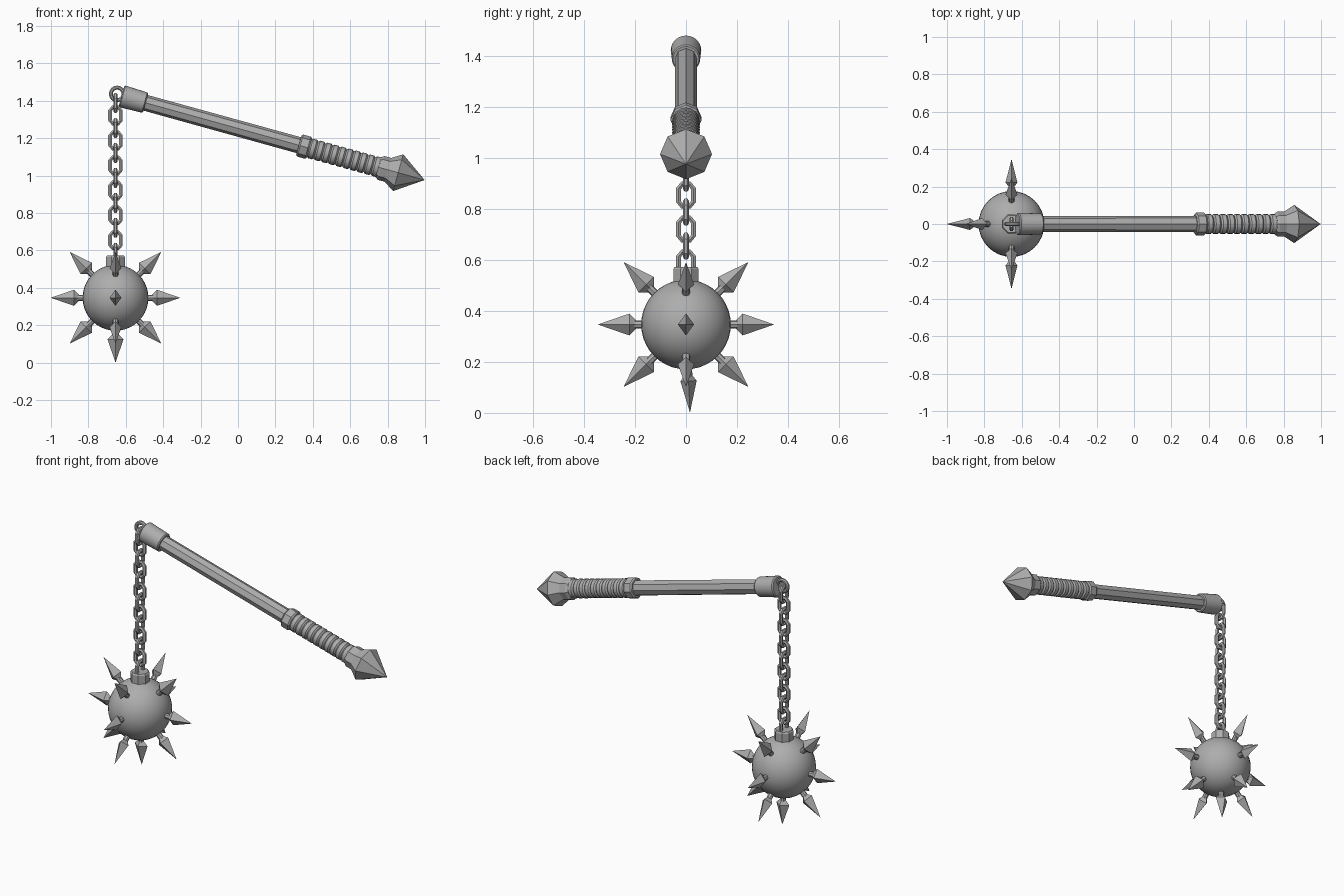
import bpy, bmesh, math
from mathutils import Vector, Matrix

if "Cube" in bpy.data.objects:
    bpy.data.objects.remove(bpy.data.objects["Cube"])

steel = bpy.data.materials.new("grey steel")
steel.diffuse_color = (0.42, 0.42, 0.42, 1)
steel.use_nodes = True
steel.node_tree.nodes["Principled BSDF"].inputs["Base Color"].default_value = steel.diffuse_color


def make(name, verts, faces, smooth=False, matrix=None):
    me = bpy.data.meshes.new(name)
    me.from_pydata(verts, [], faces)
    bm = bmesh.new()
    bm.from_mesh(me)
    bmesh.ops.recalc_face_normals(bm, faces=bm.faces)
    for f in bm.faces:
        f.smooth = smooth
    bm.to_mesh(me)
    bm.free()
    me.materials.append(steel)
    ob = bpy.data.objects.new(name, me)
    bpy.context.collection.objects.link(ob)
    if matrix:
        ob.matrix_world = matrix
    if smooth:
        bpy.ops.object.select_all(action='DESELECT')
        ob.select_set(True)
        bpy.context.view_layer.objects.active = ob
        bpy.ops.object.shade_smooth_by_angle(angle=math.radians(35))
    return ob


def lathe(name, profile, sides, matrix, smooth=False, sx=1.0, sy=1.0, turn=0.0):
    """Revolve (radius, height) points about local z, capping both ends."""
    verts, faces = [], []
    for r, h in profile:
        for i in range(sides):
            a = 2 * math.pi * i / sides + turn
            verts.append((r * sx * math.cos(a), r * sy * math.sin(a), h))
    for k in range(len(profile) - 1):
        for i in range(sides):
            j = (i + 1) % sides
            faces.append((k * sides + i, k * sides + j,
                          (k + 1) * sides + j, (k + 1) * sides + i))
    faces.append(tuple(range(sides)))
    faces.append(tuple((len(profile) - 1) * sides + i for i in range(sides)))
    return make(name, verts, faces, smooth, matrix)


def loop_tube(name, path, radius, sides, matrix, smooth=False):
    """Closed tube round a flat path in the local xz plane."""
    n, verts, faces = len(path), [], []
    for k in range(n):
        p = Vector(path[k])
        t = (Vector(path[(k + 1) % n]) - Vector(path[k - 1])).normalized()
        out = Vector((t.y, -t.x))
        for i in range(sides):
            a = 2 * math.pi * (i + 0.5) / sides
            q = p + out * radius * math.cos(a)
            verts.append((q.x, radius * math.sin(a), q.y))
    for k in range(n):
        for i in range(sides):
            j, m = (i + 1) % sides, (k + 1) % n
            faces.append((k * sides + i, k * sides + j, m * sides + j, m * sides + i))
    return make(name, verts, faces, smooth, matrix)


def frame(origin, z_axis, x_axis):
    z = Vector(z_axis).normalized()
    x = Vector(x_axis).normalized()
    m = Matrix((x, z.cross(x), z)).transposed().to_4x4()
    return Matrix.Translation(origin) @ m


# Ball and its chain mount
CX = -0.655
centre = Vector((CX, 0, 0.347))
bpy.ops.mesh.primitive_uv_sphere_add(segments=32, ring_count=20, radius=0.176, location=centre)
ball = bpy.context.object
ball.name = "ball"
ball.data.materials.append(steel)
bpy.ops.object.shade_smooth()
lathe("ball_mount", [(0.054, 0.5), (0.054, 0.565), (0.048, 0.573)], 8,
      Matrix.Translation((CX, 0, 0)), turn=math.pi / 8)

# Spikes: three rings of four, plus one below
directions = []
for tilt in (-45, 0, 45):
    for k in range(4):
        a, e = k * math.pi / 2, math.radians(tilt)
        flat = Vector((math.cos(a), math.sin(a), 0))
        up = Vector((0, 0, 1))
        directions.append((flat * math.cos(e) + up * math.sin(e),
                           up * math.cos(e) - flat * math.sin(e)))
directions.append((Vector((0, 0.045, -1)), Vector((1, 0, 0))))
for i, (d, wide) in enumerate(directions):
    m = frame(centre, d, wide)
    lathe(f"spike_stem_{i}", [(0.016, 0.15), (0.016, 0.215)], 8, m)
    lathe(f"spike_head_{i}", [(0.016, 0.195), (0.043, 0.222), (0.0005, 0.345)], 4, m, sy=0.74)

# Chain of alternating links with chamfered ends
LINK = [(0.029, -0.026), (0.029, 0.026), (0.014, 0.044), (-0.014, 0.044),
        (-0.029, 0.026), (-0.029, -0.026), (-0.014, -0.044), (0.014, -0.044)]
for k in range(13):
    m = Matrix.Translation((CX, 0, 0.588 + k * 0.0667))
    if k % 2 == 0:
        m = m @ Matrix.Rotation(math.pi / 2, 4, 'Z')
    loop_tube(f"chain_link_{k}", LINK, 0.0115, 6, m)

# Ring at the end of the handle
ring = [(0.034 * math.cos(2 * math.pi * i / 16), 0.034 * math.sin(2 * math.pi * i / 16))
        for i in range(16)]
loop_tube("handle_ring", ring, 0.0115, 8, Matrix.Translation((CX + 0.009, 0, 1.437)), True)

# Handle parts along a sloping axis
start, tip = Vector((-0.623, 0, 1.425)), Vector((0.997, 0, 0.977))
axis = (tip - start).normalized()
H = frame(start, axis, (-axis.z, 0, axis.x))
L = (tip - start).length
lathe("handle_cap", [(0.054, 0), (0.06, 0.006), (0.056, 0.128), (0.051, 0.134)], 24, H, True)
lathe("shaft", [(0.043, 0.1), (0.044, 1.02)], 8, H)
lathe("collar", [(0.054, 0.984), (0.061, 0.992), (0.061, 1.034), (0.054, 1.042)], 8, H)

# Wrapped grip with ten ribs
ribs, g0, g1 = 10, 1.04, 1.435
step = (g1 - g0) / ribs
profile = []
for k in range(ribs):
    s = g0 + k * step
    profile += [(0.046, s), (0.054, s + step * 0.22), (0.054, s + step * 0.78)]
profile.append((0.046, g1))
lathe("grip", profile, 16, H, True)

# Pommel
lathe("pommel", [(0.055, 1.425), (0.066, 1.44), (0.066, 1.478), (0.102, 1.535), (0.0005, L)], 8, H)
